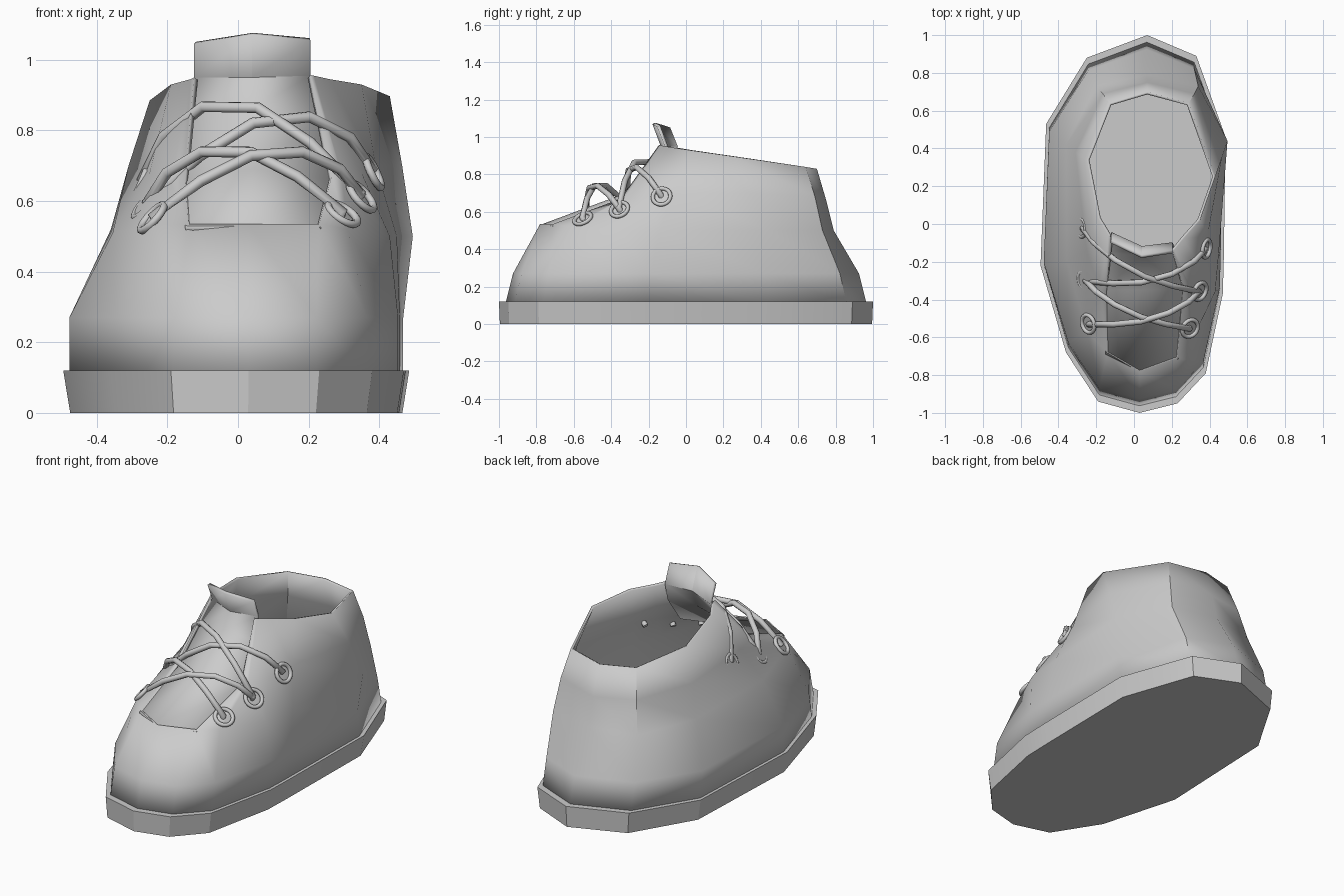
import bpy, bmesh
from mathutils import Vector
from mathutils.bvhtree import BVHTree

if "Cube" in bpy.data.objects:
    bpy.data.objects.remove(bpy.data.objects["Cube"])


def mesh_object(name, verts, faces, thickness=0, angle=0.7):
    me = bpy.data.meshes.new(name)
    me.from_pydata(verts, [], faces)
    bm = bmesh.new()
    bm.from_mesh(me)
    bmesh.ops.delete(bm, geom=[v for v in bm.verts if not v.link_faces], context='VERTS')
    bm.to_mesh(me)
    bm.free()
    ob = bpy.data.objects.new(name, me)
    bpy.context.collection.objects.link(ob)
    if angle:
        bpy.ops.object.select_all(action='DESELECT')
        ob.select_set(True)
        bpy.context.view_layer.objects.active = ob
        bpy.ops.object.shade_smooth_by_angle(angle=angle)
    if thickness:
        mod = ob.modifiers.new("thickness", 'SOLIDIFY')
        mod.thickness = thickness
        mod.offset = -1
    return ob


# Sole: faceted outline (heel, right side, toe, left side), slightly narrower at the bottom
outline = [(.07, 1), (.33, .89), (.485, .46), (.475, -.2), (.47, -.37), (.38, -.79), (.23, -.95),
           (.03, -1), (-.19, -.94), (-.36, -.68), (-.495, -.22), (-.465, .53), (-.25, .88)]
n = len(outline)
verts = [(x * .96, y * .995, 0) for x, y in outline] + [(x, y, .12) for x, y in outline]
faces = [(i, i + n, (i + 1) % n + n, (i + 1) % n) for i in range(n)]
faces += [tuple(range(n)), tuple(reversed(range(n, 2 * n)))]
mesh_object("sole", verts, faces, angle=0.5)

# Upper: five rings lofted over the sole, leaving the throat open for the tongue
base = [(x * .965, y * .965, .11) for x, y in outline]
low = [(x * .965, y * .925, .27) for x, y in outline]
mid = [(.07, .79, .5), (.34, .73, .5), (.495, .44, .5), (.45, -.14, .5), (.43, -.36, .5),
       (.31, -.61, .52), (.23, -.71, .535), (.03, -.78, .535), (-.14, -.68, .535),
       (-.25, -.57, .53), (-.355, -.2, .51), (-.36, .42, .52), (-.2, .73, .5)]
high = [(.07, .75, .66), (.32, .69, .68), (.465, .35, .7), (.39, -.06, .7), (.35, -.22, .68),
        (.295, -.33, .67), (.265, -.35, .67), (.04, -.35, .7), (-.15, -.36, .66),
        (-.19, -.32, .65), (-.25, -.14, .68), (-.31, .38, .7), (-.165, .69, .68)]
top = [(.07, .7, .83), (.29, .64, .84), (.43, .25, .897), (.35, .02, .93), (.26, -.08, .945),
       (.215, -.135, .955), (.205, -.145, .957), (.04, -.16, .955), (-.125, -.09, .95),
       (-.135, -.06, .945), (-.19, .03, .93), (-.25, .34, .885), (-.13, .64, .84)]
verts = base + low + mid + high + top
faces = []
for r in range(4):
    for i in range(n):
        if r >= 2 and i in (6, 7):
            continue
        j = (i + 1) % n
        faces.append((r * n + i, (r + 1) * n + i, (r + 1) * n + j, r * n + j))
mesh_object("upper", verts, faces, thickness=.015)
surface = BVHTree.FromPolygons([Vector(v) for v in verts], faces)

# Tongue: strip filling the throat and rising into a tab
rows = [[(-.15, -.69, .525), (.03, -.78, .53), (.235, -.715, .525)],
        [(-.16, -.35, .655), (.04, -.35, .69), (.27, -.34, .66)],
        [(-.145, -.15, .83), (.04, -.17, .86), (.235, -.18, .84)],
        [(-.125, -.06, .95), (.04, -.135, .95), (.205, -.115, .955)],
        [(-.125, -.1, 1.045), (.04, -.18, 1.07), (.205, -.155, 1.055)]]
verts = [p for row in rows for p in row]
faces = [(r * 3 + c, r * 3 + c + 1, r * 3 + c + 4, r * 3 + c + 3) for r in range(4) for c in range(2)]
mesh_object("tongue", verts, faces, thickness=.018, angle=.5)

# Eyelets: rings laid on the surface of the upper
spots = {"left": [(-.25, -.53, .56), (-.27, -.3, .6), (-.27, -.02, .65)],
         "right": [(.31, -.56, .58), (.36, -.36, .62), (.38, -.13, .68)]}
eyes = {}
for side, points in spots.items():
    for k, p in enumerate(points):
        pos, normal, _, _ = surface.find_nearest(Vector(p))
        if normal.x * pos.x < 0:
            normal = -normal
        eyes[side, k] = (pos, normal)
        bpy.ops.mesh.primitive_torus_add(
            major_segments=20, minor_segments=8, major_radius=.048, minor_radius=.011,
            location=pos + normal * .004, rotation=normal.to_track_quat('Z', 'Y').to_euler())
        eyelet = bpy.context.object
        eyelet.name = f"eyelet_{side}_{k + 1}"
        bpy.ops.object.shade_smooth()


# Laces: arched strands from an upper eyelet across to the next lower one
def lace(name, start, end, arch, bow):
    (a, na), (b, nb) = eyes[start], eyes[end]
    pts = [a - na * .04]
    for t, h in [(0, .06), (.1, .58), (.28, .97), (.53, 1), (.77, .62), (1, .06)]:
        pts.append(a.lerp(b, t) + Vector((0, -bow * h, arch * h)))
    pts.append(b - nb * .04)
    cu = bpy.data.curves.new(name, 'CURVE')
    cu.dimensions = '3D'
    cu.bevel_depth = .016
    cu.bevel_resolution = 2
    cu.use_fill_caps = True
    sp = cu.splines.new('POLY')
    sp.points.add(len(pts) - 1)
    for q, p in zip(sp.points, pts):
        q.co = (*p, 1)
    sp.use_smooth = True
    bpy.context.collection.objects.link(bpy.data.objects.new(name, cu))


lace("lace_upper_a", ("left", 2), ("right", 1), .235, .08)
lace("lace_upper_b", ("right", 2), ("left", 1), .19, .09)
lace("lace_lower_a", ("left", 1), ("right", 0), .165, .06)
lace("lace_lower_b", ("right", 1), ("left", 0), .15, .07)
